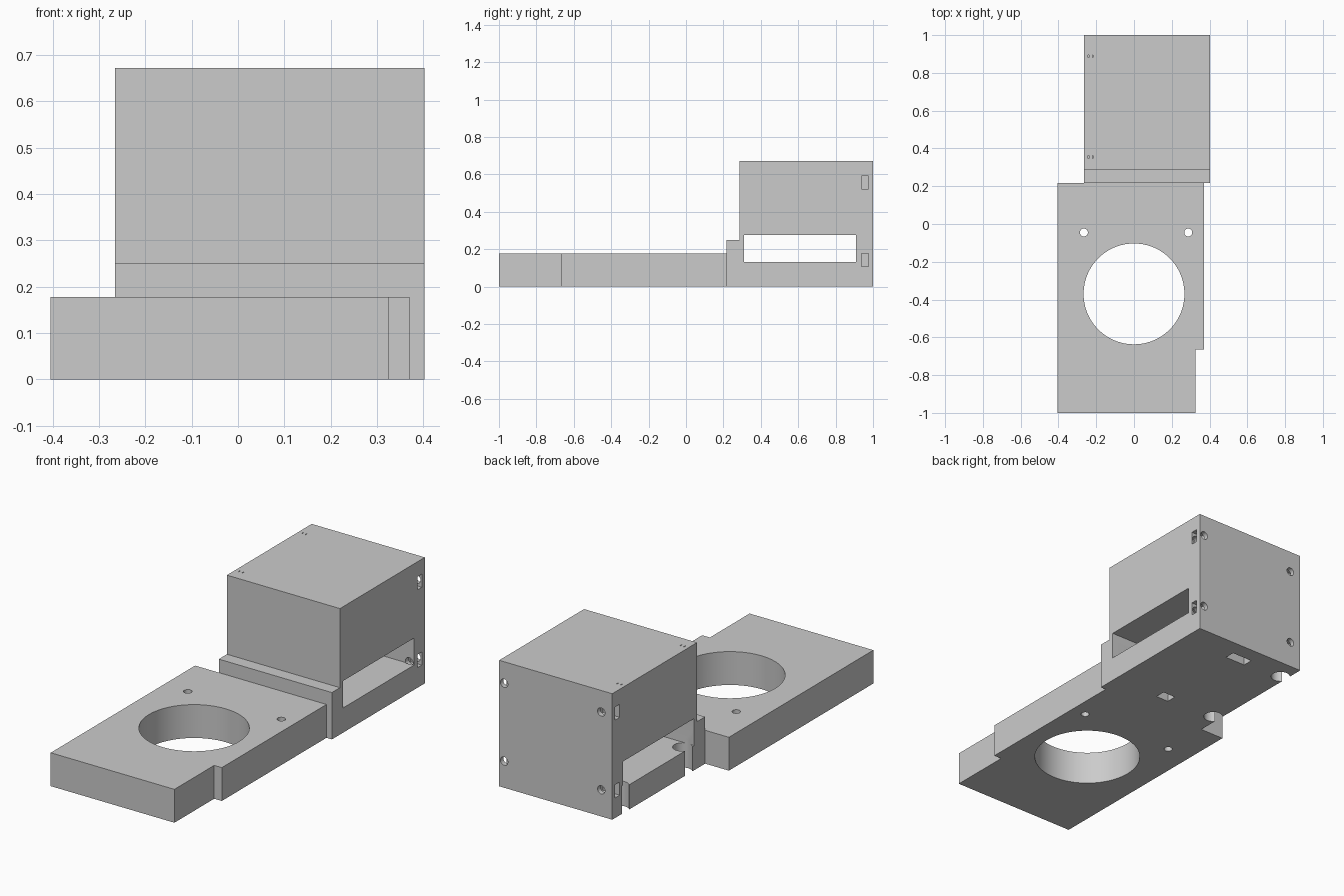
import bpy, bmesh, math
from mathutils import Matrix

cube = bpy.data.objects.get("Cube")
if cube:
    bpy.data.objects.remove(cube, do_unlink=True)

grey = bpy.data.materials.new("light_grey")
grey.use_nodes = True
colour = (0.6, 0.6, 0.6, 1)
grey.diffuse_color = colour
grey.node_tree.nodes["Principled BSDF"].inputs["Base Color"].default_value = colour


def add_object(name, bm):
    bmesh.ops.recalc_face_normals(bm, faces=bm.faces)
    mesh = bpy.data.meshes.new(name)
    bm.to_mesh(mesh)
    bm.free()
    mesh.materials.append(grey)
    ob = bpy.data.objects.new(name, mesh)
    bpy.context.collection.objects.link(ob)
    return ob


def extrude_profile(name, points, depth):
    bm = bmesh.new()
    face = bm.faces.new([bm.verts.new(p) for p in points])
    out = bmesh.ops.extrude_face_region(bm, geom=[face])
    verts = [v for v in out["geom"] if isinstance(v, bmesh.types.BMVert)]
    bmesh.ops.translate(bm, verts=verts, vec=depth)
    return add_object(name, bm)


def cut(target, bm):
    cutter = add_object("cutter", bm)
    cutter.hide_render = True
    mod = target.modifiers.new("cut", "BOOLEAN")
    mod.operation = "DIFFERENCE"
    mod.solver = "EXACT"
    mod.object = cutter
    bpy.context.view_layer.objects.active = target
    bpy.ops.object.modifier_apply(modifier=mod.name)
    bpy.data.objects.remove(cutter, do_unlink=True)


def cut_box(target, x, y, z):
    bm = bmesh.new()
    size = [b - a for a, b in (x, y, z)]
    mid = [(a + b) / 2 for a, b in (x, y, z)]
    bmesh.ops.create_cube(bm, size=1, matrix=Matrix.Translation(mid) @ Matrix.Diagonal((*size, 1)))
    cut(target, bm)


def cut_cylinder(target, centre, radius, length, along_y=False, sides=32):
    bm = bmesh.new()
    turn = Matrix.Rotation(math.pi / 2 if along_y else 0, 4, "X")
    bmesh.ops.create_cone(bm, cap_ends=True, segments=sides, radius1=radius, radius2=radius,
                          depth=length, matrix=Matrix.Translation(centre) @ turn)
    cut(target, bm)


# Flat plate with its stepped side
plate = extrude_profile("base_plate", [
    (-0.405, -1, 0), (0.325, -1, 0), (0.325, -0.665, 0),
    (0.37, -0.665, 0), (0.37, 0.217, 0), (-0.405, 0.217, 0)], (0, 0, 0.178))
cut_cylinder(plate, (0, -0.37, 0.09), 0.267, 1, sides=96)
for x in (-0.265, 0.287):
    cut_cylinder(plate, (x, -0.045, 0.09), 0.021, 1)

# Tall housing with a low front ledge
housing = extrude_profile("housing", [
    (-0.265, 0.217, 0), (-0.265, 1, 0), (-0.265, 1, 0.672),
    (-0.265, 0.285, 0.672), (-0.265, 0.285, 0.25), (-0.265, 0.217, 0.25)], (0.667, 0, 0))

# Window running through from side to side
cut_box(housing, (-1, 1), (0.31, 0.91), (0.132, 0.276))

# Round notches in the side wall, pockets underneath and fine slits on top
for y, pocket in ((0.355, (0.05, 0.125)), (0.888, (-0.01, 0.11))):
    cut_cylinder(housing, (-0.228, y, 0.05), 0.048, 0.2)
    cut_box(housing, pocket, (y - 0.028, y + 0.028), (-0.1, 0.14))
    for x in (-0.241, -0.219):
        cut_box(housing, (x - 0.002, x + 0.002), (y - 0.007, y + 0.007), (0.66, 0.7))

# Rear screw holes and the nut slots that cross them
for z in (0.142, 0.557):
    for x, slot in ((-0.2, (-0.4, -0.165)), (0.373, (0.338, 0.5))):
        cut_cylinder(housing, (x, 0.99, z), 0.022, 0.17, along_y=True)
        cut_box(housing, slot, (0.937, 0.975), (z - 0.035, z + 0.035))

# Smooth round walls, crisp edges
for ob in (plate, housing):
    bpy.ops.object.select_all(action="DESELECT")
    ob.select_set(True)
    bpy.context.view_layer.objects.active = ob
    bpy.ops.object.shade_smooth_by_angle(angle=math.radians(30))
